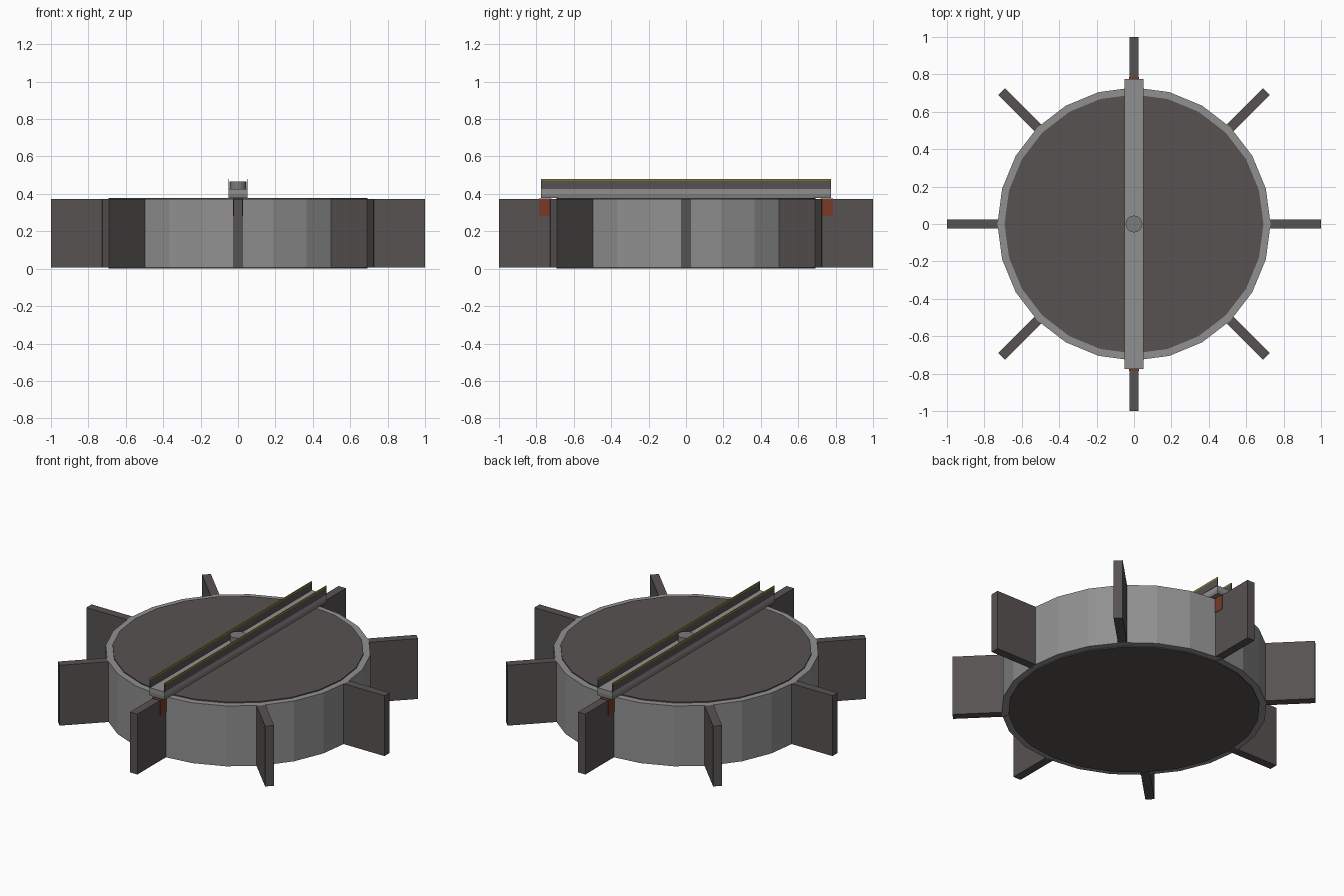
import bpy, bmesh, math
from mathutils import Matrix

if "Cube" in bpy.data.objects:
    bpy.data.objects.remove(bpy.data.objects["Cube"])


def material(name, r, g, b):
    m = bpy.data.materials.new(name)
    m.diffuse_color = (r, g, b, 1)
    m.use_nodes = True
    m.node_tree.nodes["Principled BSDF"].inputs["Base Color"].default_value = m.diffuse_color
    return m


dark = material("dark_metal", 0.095, 0.085, 0.083)
light = material("light_metal", 0.28, 0.28, 0.28)
mid = material("mid_metal", 0.2, 0.2, 0.2)
rust = material("rust_red", 0.19, 0.042, 0.02)
yellow = material("yellow_edge", 0.3, 0.25, 0.02)


def finish(name, bm, mat):
    bmesh.ops.recalc_face_normals(bm, faces=bm.faces)
    me = bpy.data.meshes.new(name)
    bm.to_mesh(me)
    bm.free()
    me.materials.append(mat)
    ob = bpy.data.objects.new(name, me)
    bpy.context.collection.objects.link(ob)
    return ob


def box(name, x0, x1, y0, y1, z0, z1, mat, turn=0):
    bm = bmesh.new()
    place = Matrix.Translation(((x0 + x1) / 2, (y0 + y1) / 2, (z0 + z1) / 2))
    size = Matrix.Diagonal((x1 - x0, y1 - y0, z1 - z0, 1))
    bmesh.ops.create_cube(bm, size=1, matrix=Matrix.Rotation(turn, 4, 'Z') @ place @ size)
    return finish(name, bm, mat)


def lathe(name, profile, sides, mat, closed):
    # revolve an (r, z) profile around z
    bm = bmesh.new()
    rings = []
    for i in range(sides):
        a = 2 * math.pi * i / sides
        rings.append([bm.verts.new((r * math.cos(a), r * math.sin(a), z)) for r, z in profile])
    n = len(profile)
    for i in range(sides):
        p, q = rings[i], rings[(i + 1) % sides]
        for j in range(n if closed else n - 1):
            k = (j + 1) % n
            bm.faces.new((p[j], q[j], q[k], p[k]))
    if not closed:
        bm.faces.new([r[0] for r in rings])
        bm.faces.new([r[-1] for r in rings])
    return finish(name, bm, mat)


# Drum: outer ring with a disc filling it, slightly proud at both ends
lathe("outer_ring", [(0.69, 0.006), (0.73, 0.006), (0.73, 0.372), (0.69, 0.372)], 24, light, True)
lathe("drum_disc", [(0.692, 0), (0.692, 0.378)], 24, dark, False)

# Eight radial paddles
for i in range(8):
    box(f"paddle_{i + 1}", 0.70, 1.0, -0.025, 0.025, 0.006, 0.372, dark, i * math.pi / 4)

# Cross bar: base plate, web and thin upright walls with yellow edges
box("bar_base", -0.05, 0.05, -0.775, 0.775, 0.379, 0.40, mid)
box("bar_web", -0.05, 0.05, -0.775, 0.775, 0.40, 0.427, light)
for side, s in (("left", -1), ("right", 1)):
    x0, x1 = sorted((s * 0.047, s * 0.052))
    box(f"bar_wall_{side}", x0, x1, -0.775, 0.775, 0.427, 0.471, dark)
    box(f"bar_edge_{side}", x0, x1, -0.775, 0.775, 0.471, 0.48, yellow)

# Centre pivot pin
lathe("pivot_pin", [(0.045, 0.40), (0.045, 0.465)], 16, mid, False)

# Clips joining the bar to the front and back paddles
for side, turn in (("front", math.pi), ("back", 0)):
    box(f"clip_{side}", -0.028, 0.028, 0.72, 0.785, 0.283, 0.374, rust, turn)
